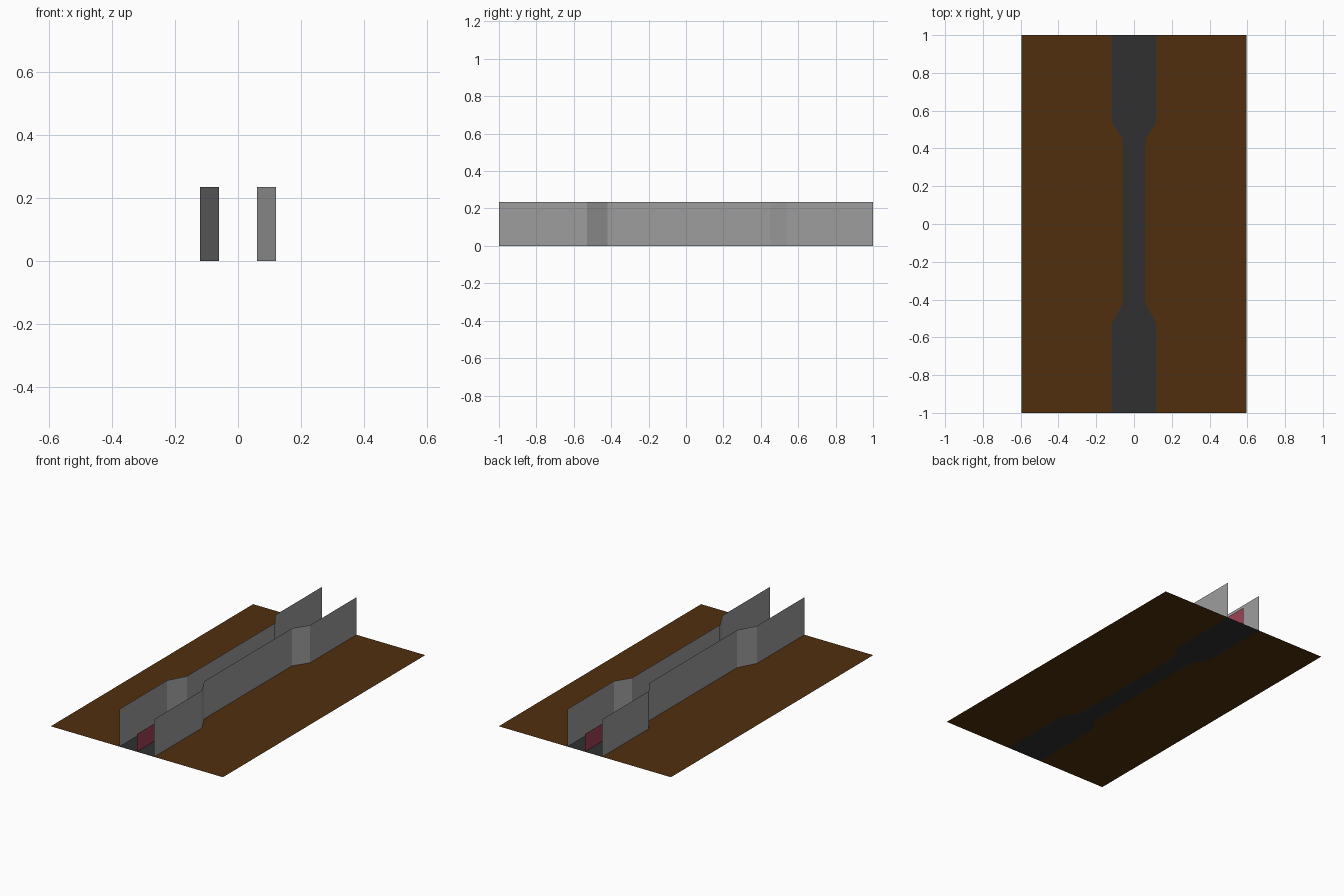
import bpy

if "Cube" in bpy.data.objects:
    bpy.data.objects.remove(bpy.data.objects["Cube"])

# Half-width of the channel along its length: (y, x)
PROFILE = [(-1, .12), (-.53, .12), (-.42, .06), (.45, .06), (.54, .12), (1, .12)]
WALL_H = .235
BARRIER_H = .11
GROUND_X = .596


def srgb(r, g, b):
    def lin(c):
        c /= 255
        return c / 12.92 if c <= .04045 else ((c + .055) / 1.055) ** 2.4
    return (lin(r), lin(g), lin(b), 1)


def material(name, *rgb):
    m = bpy.data.materials.new(name)
    m.diffuse_color = srgb(*rgb)
    m.use_nodes = True
    m.node_tree.nodes["Principled BSDF"].inputs["Base Color"].default_value = m.diffuse_color
    return m


def strip(name, side_a, side_b, mat):
    """Sheet of quads spanning two matching rows of points."""
    n = len(side_a)
    faces = [(i, n + i, n + i + 1, i + 1) for i in range(n - 1)]
    mesh = bpy.data.meshes.new(name)
    mesh.from_pydata(side_a + side_b, [], faces)
    mesh.materials.append(mat)
    mesh.update()
    obj = bpy.data.objects.new(name, mesh)
    bpy.context.collection.objects.link(obj)
    return obj


brown = material("earth brown", 81, 47, 14)
dark = material("dark floor grey", 48, 48, 48)
grey = material("concrete grey", 158, 158, 158)
red = material("barrier red", 158, 67, 84)

# Channel floor
left = [(-x, y, 0) for y, x in PROFILE]
right = [(x, y, 0) for y, x in PROFILE]
strip("channel_floor", left, right, dark)

# Ground banks either side of the channel
strip("left_ground", [(-GROUND_X, y, 0) for y, _ in PROFILE], left, brown)
strip("right_ground", right, [(GROUND_X, y, 0) for y, _ in PROFILE], brown)

# Thin channel walls following the narrowing
for name, row in (("left_wall", left), ("right_wall", right)):
    strip(name, row, [(x, y, WALL_H) for x, y, _ in row], grey)

# Low central divider running the full length
strip("central_barrier", [(0, -1, 0), (0, 1, 0)],
      [(0, -1, BARRIER_H), (0, 1, BARRIER_H)], red)
